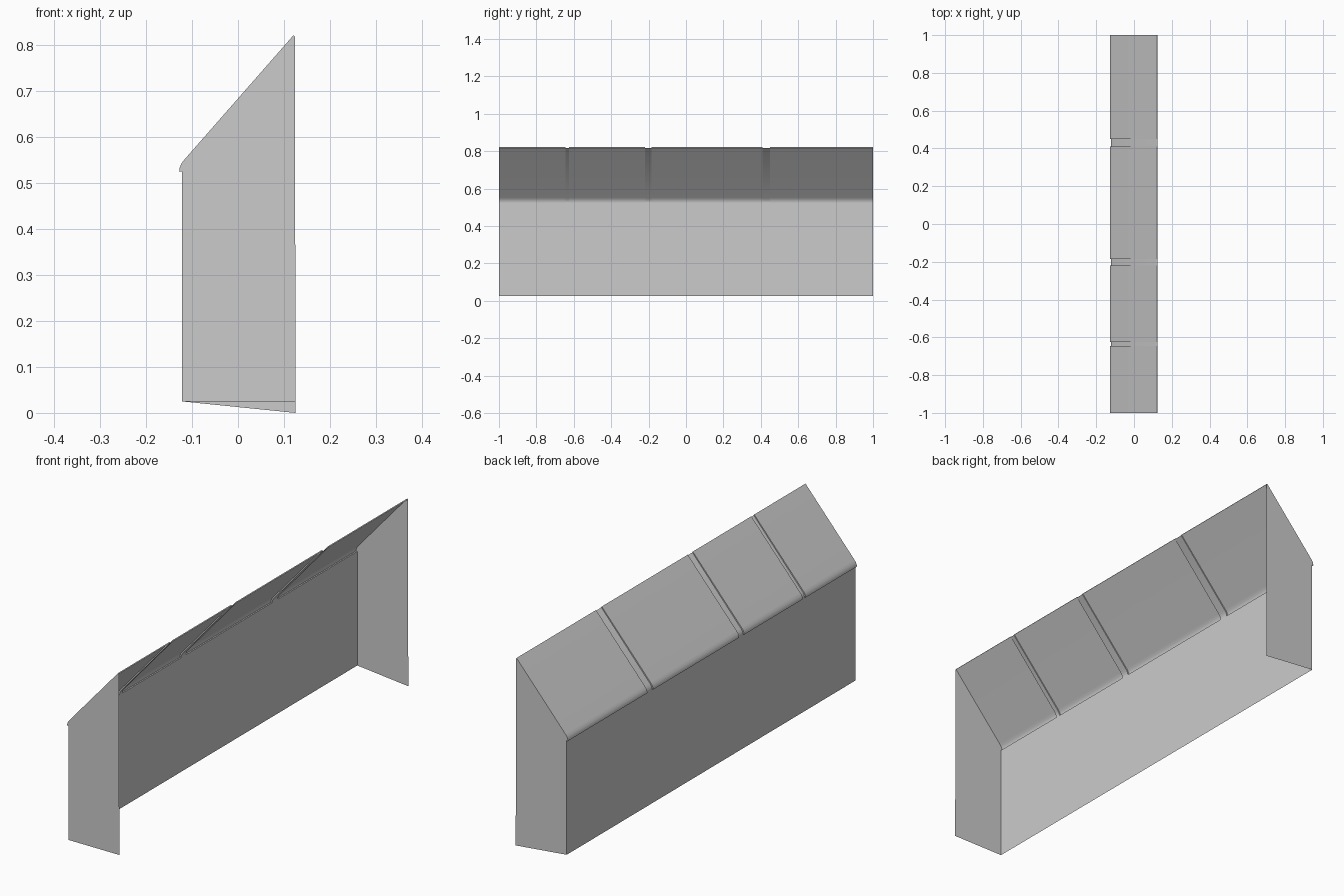
import bpy
import bmesh

if "Cube" in bpy.data.objects:
    bpy.data.objects.remove(bpy.data.objects["Cube"], do_unlink=True)

grey = bpy.data.materials.new("plain grey")
grey.use_nodes = True
COLOUR = (0.6, 0.6, 0.6, 1)
grey.diffuse_color = COLOUR
grey.node_tree.nodes["Principled BSDF"].inputs["Base Color"].default_value = COLOUR

# Roof cross-sections (x, z): raised sheet and the recessed joint between sheets
RAISED = [(-0.122, 0.525), (-0.128, 0.525), (-0.127, 0.533), (-0.123, 0.543),
          (-0.115, 0.553), (0.121, 0.822), (0.124, 0.818)]
RECESSED = [(-0.122, 0.525), (-0.122, 0.527), (-0.121, 0.532), (-0.118, 0.54),
            (-0.111, 0.549), (0.121, 0.815), (0.124, 0.817)]
JOINTS = [(-0.645, -0.625), (-0.22, -0.185), (0.41, 0.45)]
BACK_X, OPEN_X, BASE_Z = -0.122, 0.125, 0.025


def make(name, build, smooth=False):
    bm = bmesh.new()
    build(bm)
    mesh = bpy.data.meshes.new(name)
    bm.to_mesh(mesh)
    bm.free()
    mesh.materials.append(grey)
    obj = bpy.data.objects.new(name, mesh)
    bpy.context.collection.objects.link(obj)
    if smooth:
        bpy.ops.object.select_all(action="DESELECT")
        obj.select_set(True)
        bpy.context.view_layer.objects.active = obj
        bpy.ops.object.shade_smooth_by_angle(angle=0.6)


def polygon(points):
    return lambda bm: bm.faces.new([bm.verts.new(p) for p in points])


# Folded roof sheet: sweep the two sections along y, stepping down at each joint
def roof(bm):
    stations = [(-1, RAISED)]
    for start, end in JOINTS:
        stations += [(start, RAISED), (start, RECESSED),
                     (end, RECESSED), (end, RAISED)]
    stations.append((1, RAISED))
    rows = [[bm.verts.new((x, y, z)) for x, z in section]
            for y, section in stations]
    for a, b in zip(rows, rows[1:]):
        for i in range(len(a) - 1):
            bm.faces.new((a[i], a[i + 1], b[i + 1], b[i]))
    bmesh.ops.remove_doubles(bm, verts=bm.verts, dist=0.0001)
    bmesh.ops.recalc_face_normals(bm, faces=bm.faces)
    if sum(f.normal.z * f.calc_area() for f in bm.faces) < 0:
        bmesh.ops.reverse_faces(bm, faces=bm.faces)


make("roof_sheet", roof, smooth=True)

# Long side panel
make("side_panel", polygon([(BACK_X, 1, BASE_Z), (BACK_X, -1, BASE_Z),
                            (BACK_X, -1, 0.525), (BACK_X, 1, 0.525)]))

# End walls: the rear one has a sloping foot
for name, y, foot in (("front_end_wall", -1, BASE_Z), ("rear_end_wall", 1, 0)):
    outline = [(BACK_X, y, BASE_Z)] + [(x, y, z) for x, z in RAISED]
    outline.append((OPEN_X, y, foot))
    if y < 0:
        outline.reverse()
    make(name, polygon(outline))
